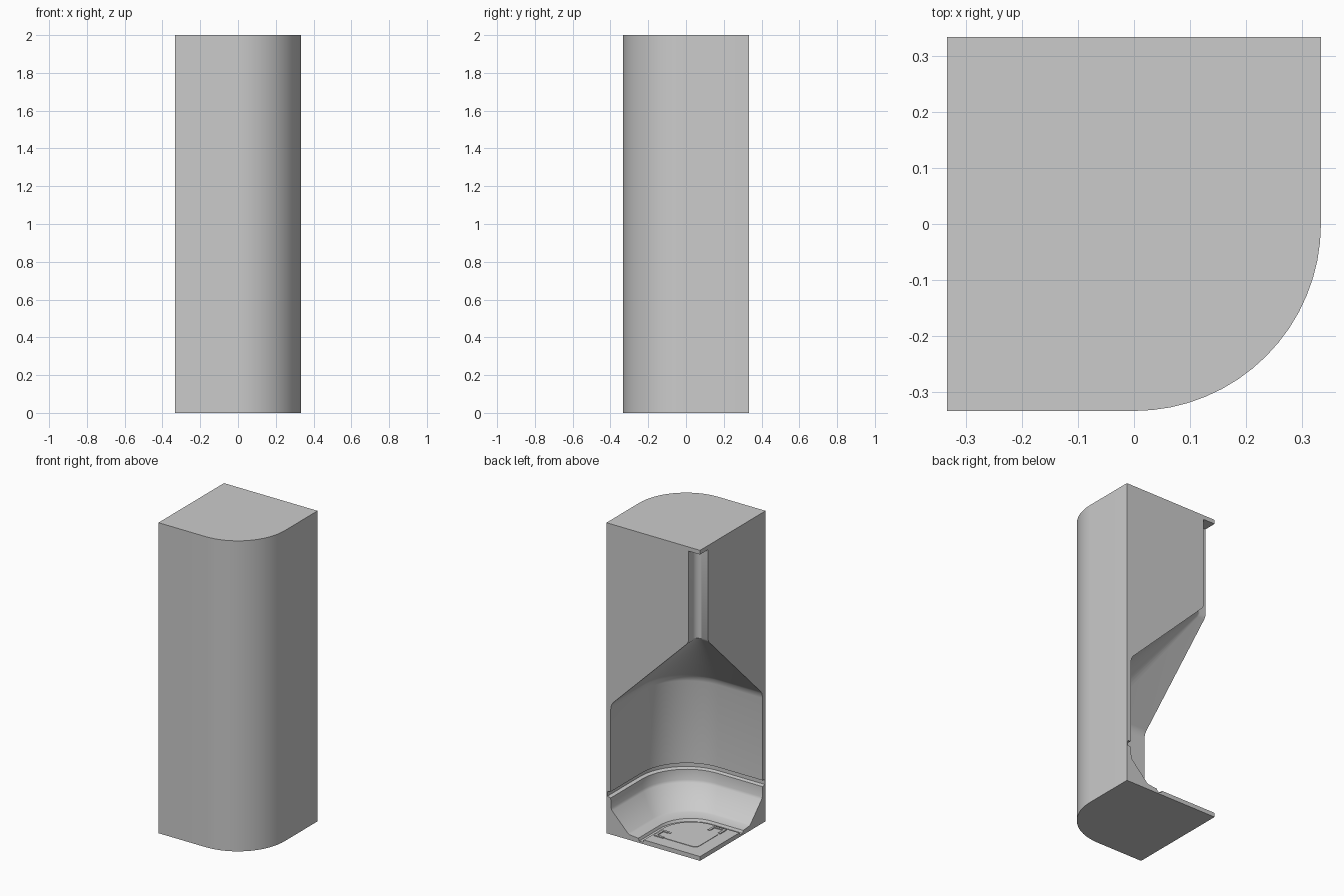
import bpy, bmesh
from math import sin, cos, pi

if "Cube" in bpy.data.objects:
    bpy.data.objects.remove(bpy.data.objects["Cube"])

H = 1 / 3           # half width; the hollow is centred on the back-left corner
FLOOR = 0.028


def to_xyz(u, v, z):
    # u runs right and v runs forward from the back-left corner
    return (u - H, H - v, z)


def finish(name, bm):
    bmesh.ops.remove_doubles(bm, verts=bm.verts, dist=1e-5)
    bmesh.ops.recalc_face_normals(bm, faces=bm.faces)
    mesh = bpy.data.meshes.new(name)
    bm.to_mesh(mesh)
    bm.free()
    ob = bpy.data.objects.new(name, mesh)
    bpy.context.collection.objects.link(ob)
    return ob


def plate(name, outline, z0, z1):
    bm = bmesh.new()
    face = bm.faces.new([bm.verts.new(to_xyz(u, v, z0)) for u, v in outline])
    top = bmesh.ops.extrude_face_region(bm, geom=[face])
    verts = [e for e in top["geom"] if isinstance(e, bmesh.types.BMVert)]
    bmesh.ops.translate(bm, verts=verts, vec=(0, 0, z1 - z0))
    return finish(name, bm)


def arc(cu, cv, r, start, n):
    return [(cu + r * cos(start + pi / 2 * i / n), cv + r * sin(start + pi / 2 * i / n))
            for i in range(n + 1)]


# Wall section: (scale of the outer outline, height)
profile = [
    (0, 0), (1, 0), (1, 2), (0, 2),                          # base, outside, top
    (0, 1.973), (0.125, 1.973), (0.125, 1.39),               # upper slot
    (0.14, 1.372), (0.925, 0.856), (0.947, 0.836), (0.955, 0.805),  # slope
    (0.955, 0.275), (0.99, 0.27), (0.99, 0.24), (0.955, 0.235),     # wall groove
    (0.95, 0.17), (0.94, 0.155), (0.77, 0.04), (0.755, 0.034),      # skirting
    (0.66, FLOOR), (0.65, 0.012), (0.61, 0.012), (0.60, FLOOR),     # floor groove
    (0, FLOOR),
]

# Plan outline: straight, rounded corner, straight
plan = [(2 * H, 0)] + arc(H, H, H, 0, 16) + [(0, 2 * H)]

# Corner wall: loft the section around the plan
bm = bmesh.new()
rows = []
for s, z in profile:
    if s == 0:
        rows.append([bm.verts.new(to_xyz(0, 0, z))] * len(plan))
    else:
        rows.append([bm.verts.new(to_xyz(u * s, v * s, z)) for u, v in plan])
for a, b in zip(rows, rows[1:]):
    if a[0] is a[1] and b[0] is b[1]:
        continue
    for i in range(len(plan) - 1):
        quad = list(dict.fromkeys((a[i], a[i + 1], b[i + 1], b[i])))
        bm.faces.new(quad)
for end in (0, -1):
    bm.faces.new([r[end] for r in rows])
wall = finish("corner_wall", bm)
bpy.context.view_layer.objects.active = wall
wall.select_set(True)
bpy.ops.object.shade_smooth_by_angle()

# Floor hatch: rounded panel
lo, hi, r, R = 0.085, 0.335, 0.03, 0.125
hatch = (arc(hi - R, hi - R, R, 0, 10) + arc(lo + r, hi - r, r, pi / 2, 4)
         + arc(lo + r, lo + r, r, pi, 4) + arc(hi - r, lo + r, r, 1.5 * pi, 4))
plate("floor_hatch", hatch, FLOOR - 0.004, FLOOR + 0.003)

# U-shaped brackets on two sides of the hatch
bracket = [(0.08, 0.32), (0.08, 0.385), (0.17, 0.385), (0.17, 0.32),
           (0.155, 0.32), (0.155, 0.37), (0.095, 0.37), (0.095, 0.32)]
plate("hatch_bracket_front", bracket, FLOOR - 0.004, FLOOR + 0.006)
plate("hatch_bracket_right", [(v, u) for u, v in bracket], FLOOR - 0.004, FLOOR + 0.006)
